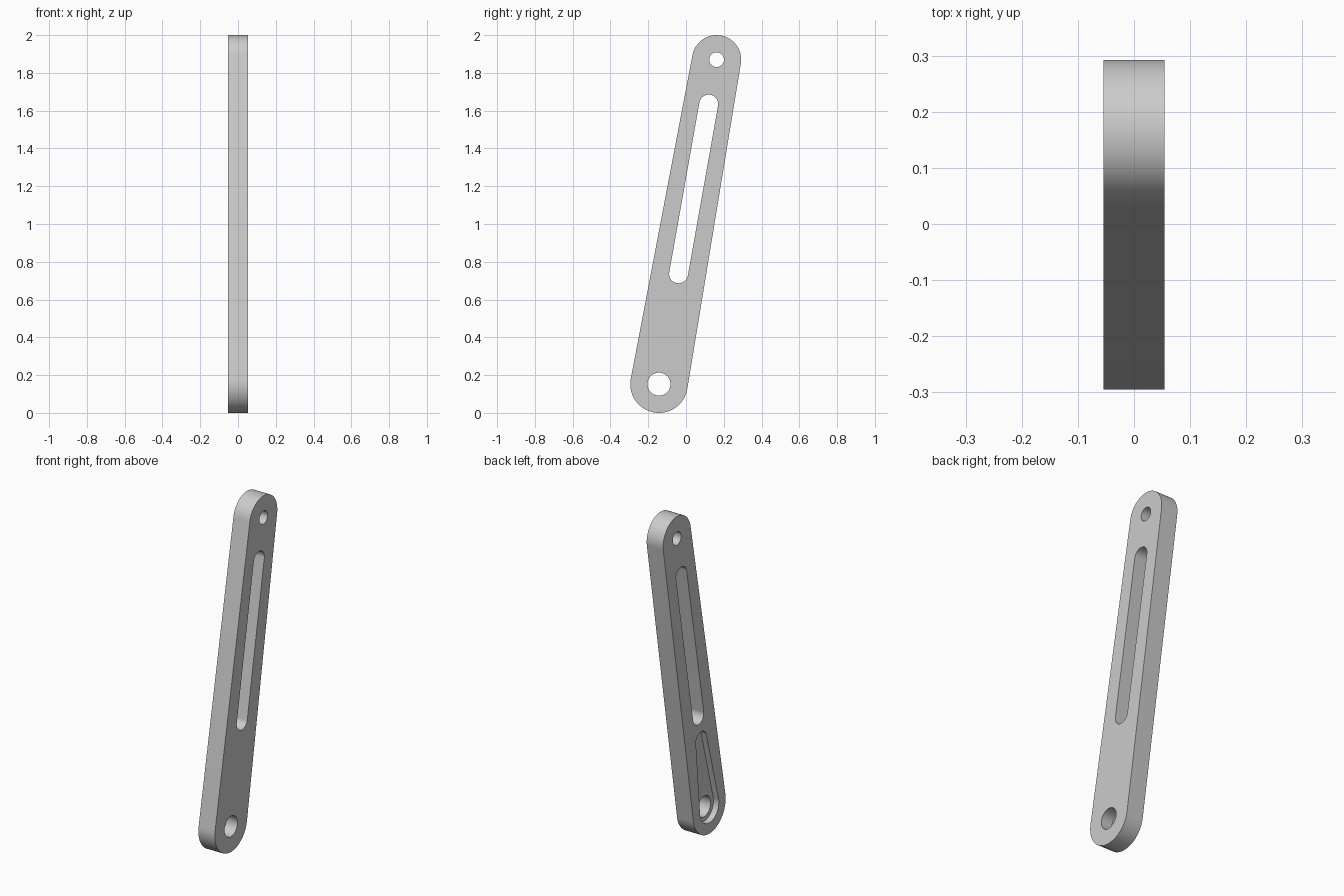
import bpy, bmesh, math

cube = bpy.data.objects.get("Cube")
if cube:
    bpy.data.objects.remove(cube, do_unlink=True)

grey = bpy.data.materials.new("plain_grey")
grey.use_nodes = True
colour = (0.6, 0.6, 0.6, 1)
grey.diffuse_color = colour
grey.node_tree.nodes["Principled BSDF"].inputs["Base Color"].default_value = colour

HALF = 0.054                 # half thickness of the bar
LOW = (-0.143, 0.152)        # lower pivot (y, z)
HIGH = (0.162, 1.87)         # upper pivot (y, z)


def along(t):
    """Point on the line between the two pivots."""
    return tuple(a + (b - a) * t for a, b in zip(LOW, HIGH))


def capsule(name, start, r1, end, r2, x0, x1, steps=32):
    """Prism along x whose outline wraps two circles with tangent lines."""
    dy, dz = end[0] - start[0], end[1] - start[1]
    axis = math.atan2(dz, dy)
    t = math.acos((r1 - r2) / math.hypot(dy, dz))
    arcs = ((end, r2, -t, t), (start, r1, t, 2 * math.pi - t))
    bm = bmesh.new()
    ring = []
    for (cy, cz), r, a0, a1 in arcs:
        for i in range(steps + 1):
            a = axis + a0 + (a1 - a0) * i / steps
            ring.append(bm.verts.new((x0, cy + r * math.cos(a), cz + r * math.sin(a))))
    return finish(name, bm, bm.faces.new(ring), x1 - x0)


def cylinder(name, centre, r, steps=48):
    """Through-hole cutter along x."""
    bm = bmesh.new()
    ring = []
    for i in range(steps):
        a = 2 * math.pi * i / steps
        ring.append(bm.verts.new((-0.1, centre[0] + r * math.cos(a), centre[1] + r * math.sin(a))))
    return finish(name, bm, bm.faces.new(ring), 0.2)


def finish(name, bm, face, depth):
    """Extrude the outline along x and make an object of it."""
    base = bmesh.ops.extrude_face_region(bm, geom=[face], use_keep_orig=True)
    moved = [v for v in base["geom"] if isinstance(v, bmesh.types.BMVert)]
    bmesh.ops.translate(bm, verts=moved, vec=(depth, 0, 0))
    bmesh.ops.recalc_face_normals(bm, faces=bm.faces)
    mesh = bpy.data.meshes.new(name)
    bm.to_mesh(mesh)
    bm.free()
    mesh.materials.append(grey)
    obj = bpy.data.objects.new(name, mesh)
    bpy.context.collection.objects.link(obj)
    return obj


# Tapered bar with rounded ends
bar = capsule("link_bar", LOW, 0.152, HIGH, 0.13, -HALF, HALF)

# Long slot, pivot holes and the shallow teardrop pocket on the -x face
cutters = [
    capsule("slot_cutter", along(0.34), 0.05, along(0.863), 0.05, -0.1, 0.1),
    cylinder("lower_hole_cutter", LOW, 0.061),
    cylinder("upper_hole_cutter", HIGH, 0.039),
    capsule("pocket_cutter", LOW, 0.088, along(0.252), 0.05, -0.1, -HALF + 0.035),
]

bpy.context.view_layer.objects.active = bar
for cutter in cutters:
    cutter.hide_render = True
    cut = bar.modifiers.new(cutter.name, "BOOLEAN")
    cut.operation = "DIFFERENCE"
    cut.solver = "EXACT"
    cut.object = cutter
    bpy.ops.object.modifier_apply(modifier=cut.name)
    bpy.data.objects.remove(cutter, do_unlink=True)

# Smooth round walls, crisp rims
bpy.ops.object.select_all(action="DESELECT")
bar.select_set(True)
bpy.ops.object.shade_smooth_by_angle(angle=math.radians(30))
